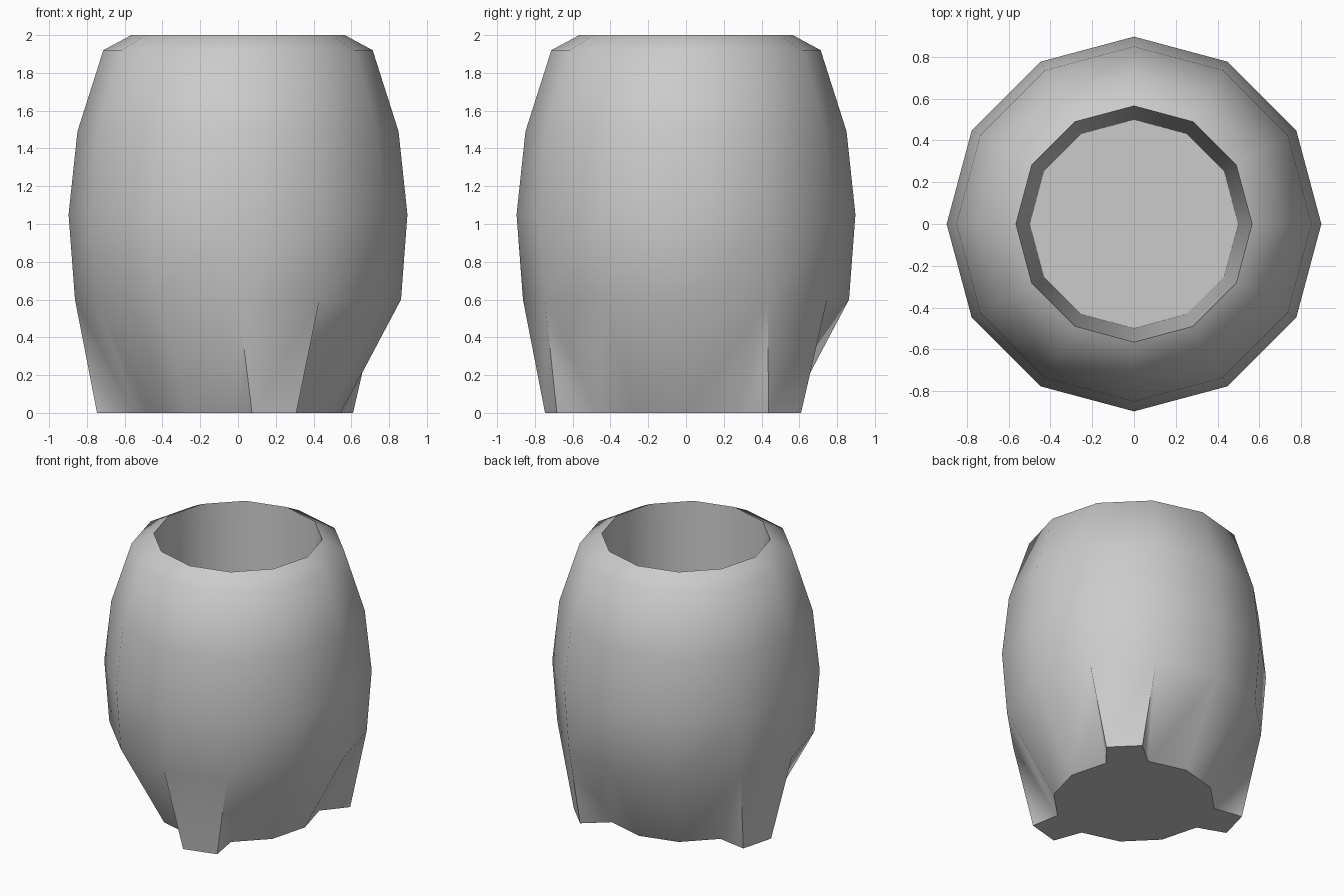
import bpy, bmesh
from math import sin, cos, radians

cube = bpy.data.objects.get("Cube")
if cube:
    bpy.data.objects.remove(cube, do_unlink=True)

SIDES = 12
STEP = 360 / SIDES
FOOT_FACES = (1, 5, 9)      # wall panels that flare into feet
FOOT_RADIUS, FOOT_HALF_ANGLE = 0.75, 9.3

# (radius, height) from the base, up the outside, over the rim and down inside
PROFILE = [(0.545, 0), (0.863, 0.6), (0.897, 1.05), (0.85, 1.49),
           (0.713, 1.92), (0.565, 2.0), (0.5, 0.15)]

bm = bmesh.new()


def point(radius, degrees, z):
    a = radians(degrees)
    return bm.verts.new((radius * cos(a), radius * sin(a), z))


# Rings of the vessel
rings = [[point(r, i * STEP, z) for i in range(SIDES)] for r, z in PROFILE]

# Walls, with three feet pulled out of the lowest band
for level, (low, high) in enumerate(zip(rings, rings[1:])):
    for i in range(SIDES):
        j = (i + 1) % SIDES
        if level == 0 and i in FOOT_FACES:
            middle = (i + 0.5) * STEP
            a = point(FOOT_RADIUS, middle - FOOT_HALF_ANGLE, 0)
            b = point(FOOT_RADIUS, middle + FOOT_HALF_ANGLE, 0)
            bm.faces.new((a, b, high[j], high[i]))
            bm.faces.new((low[i], a, high[i]))
            bm.faces.new((b, low[j], high[j]))
            bm.faces.new((low[j], b, a, low[i]))
        else:
            bm.faces.new((low[i], low[j], high[j], high[i]))

# Underside and inner floor
bm.faces.new(rings[0][::-1])
bm.faces.new(rings[-1])
bmesh.ops.recalc_face_normals(bm, faces=bm.faces)

mesh = bpy.data.meshes.new("footed_pot")
bm.to_mesh(mesh)
bm.free()

# Plain grey finish
grey = bpy.data.materials.new("plain_grey")
grey.use_nodes = True
colour = (0.6, 0.6, 0.6, 1)
grey.diffuse_color = colour
grey.node_tree.nodes["Principled BSDF"].inputs["Base Color"].default_value = colour
mesh.materials.append(grey)

pot = bpy.data.objects.new("footed_pot", mesh)
bpy.context.collection.objects.link(pot)
bpy.ops.object.select_all(action='DESELECT')
pot.select_set(True)
bpy.context.view_layer.objects.active = pot
bpy.ops.object.shade_smooth_by_angle(angle=radians(60))
